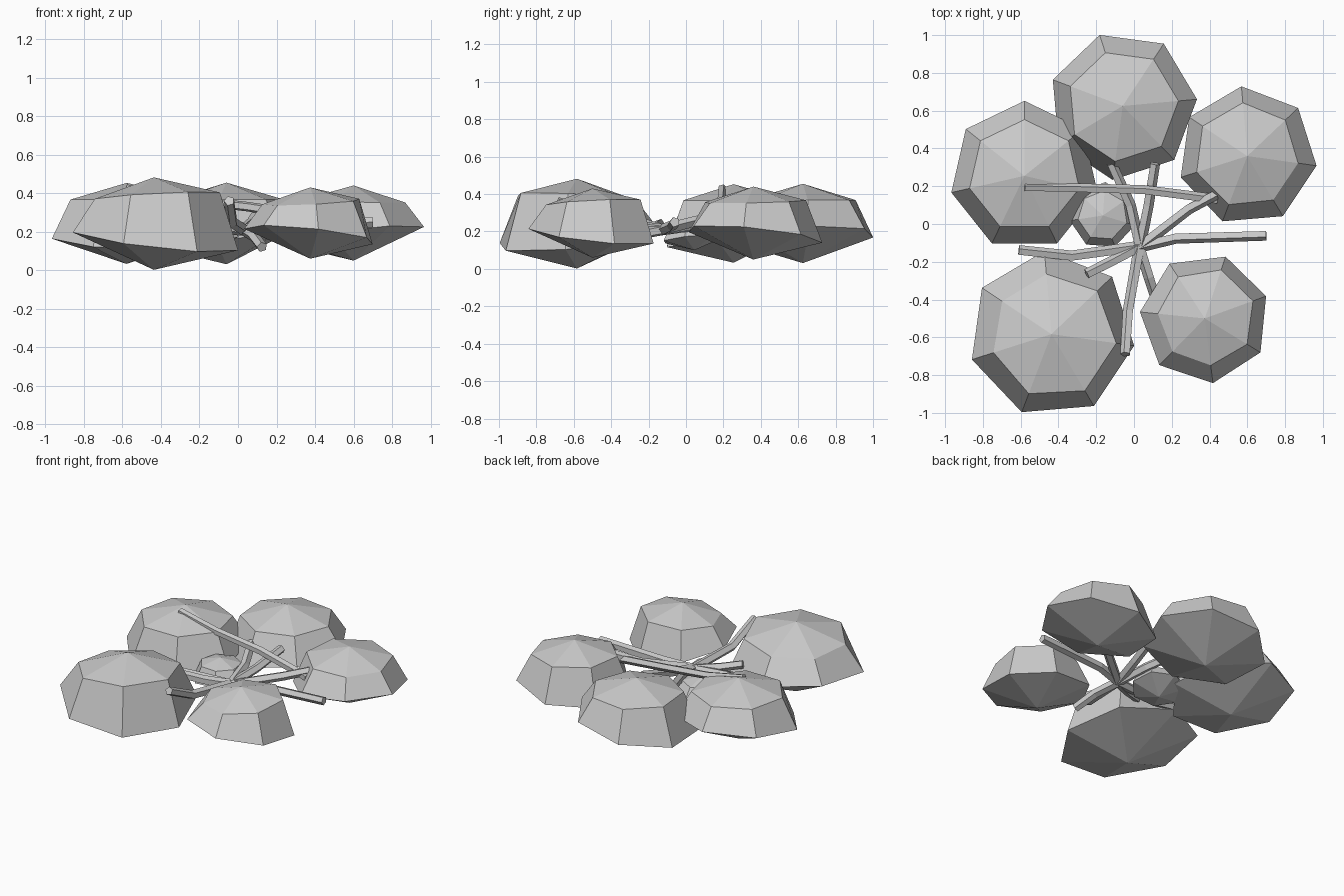
import bpy, bmesh, math
from mathutils import Vector

if "Cube" in bpy.data.objects:
    bpy.data.objects.remove(bpy.data.objects["Cube"])


def make_object(name, bm):
    bmesh.ops.recalc_face_normals(bm, faces=bm.faces)
    me = bpy.data.meshes.new(name)
    bm.to_mesh(me)
    bm.free()
    ob = bpy.data.objects.new(name, me)
    bpy.context.collection.objects.link(ob)


def leaf_clump(name, x, y, z, r, h, phase, tilt, rise=0.1):
    """Seven-sided dome: bottom point, wide ring, upper ring, top point.
    The wide ring dips towards the tilt angle."""
    bm = bmesh.new()
    low, high = [], []
    for i in range(7):
        a = math.radians(phase) + i * math.tau / 7
        c = math.cos(a - math.radians(tilt))
        low.append(bm.verts.new((x + r * math.cos(a), y + r * math.sin(a),
                                 z - h * (0.34 + 0.28 * c))))
        q = r * (0.75 + 0.4 * rise * c)
        high.append(bm.verts.new((x + q * math.cos(a), y + q * math.sin(a),
                                  z + h * (0.59 + rise * c))))
    top = bm.verts.new((x, y, z + h))
    bottom = bm.verts.new((x, y, z - h))
    for i in range(7):
        j = (i + 1) % 7
        bm.faces.new((low[i], low[j], high[j], high[i]))
        bm.faces.new((high[i], high[j], top))
        bm.faces.new((low[j], low[i], bottom))
    make_object(name, bm)


def branch(name, points, r0=0.031, r1=0.028, sides=5):
    """Bent five-sided stick swept along a few points."""
    pts = [Vector(p) for p in points]
    bm = bmesh.new()
    rings = []
    for k, p in enumerate(pts):
        d = (pts[min(k + 1, len(pts) - 1)] - pts[max(k - 1, 0)]).normalized()
        u = d.cross(Vector((0, 0, 1))).normalized()
        v = u.cross(d)
        r = r0 + (r1 - r0) * k / (len(pts) - 1)
        rings.append([bm.verts.new(p + r * (math.cos(t) * u + math.sin(t) * v))
                      for t in (math.tau * s / sides for s in range(sides))])
    for a, b in zip(rings, rings[1:]):
        for i in range(sides):
            j = (i + 1) % sides
            bm.faces.new((a[i], a[j], b[j], b[i]))
    bm.faces.new(rings[0])
    bm.faces.new(rings[-1])
    make_object(name, bm)


# foliage clumps: x, y, z centre, radius, half height, phase, tilt, rise
clumps = {
    "front_left": (-0.437, -0.583, 0.242, 0.442, 0.24, -8, -40),
    "left": (-0.58, 0.255, 0.243, 0.397, 0.21, 90, 275, 0.0),
    "back": (-0.06, 0.625, 0.243, 0.395, 0.212, 108, 195, 0.0),
    "right": (0.60, 0.36, 0.245, 0.37, 0.195, -8, 140, 0.05),
    "front_right": (0.375, -0.50, 0.245, 0.345, 0.185, 20, 45),
    "small_inner": (-0.165, 0.045, 0.19, 0.177, 0.09, -17, 220, 0.0),
}
for n, p in clumps.items():
    leaf_clump("leaf_clump_" + n, *p)

# branches fanning out of a common hub
hub = (0.03, -0.12, 0.21)
tips = {
    "left": [(-0.33, -0.17, 0.22), (-0.61, -0.14, 0.24)],
    "right": [(0.22, -0.075, 0.23), (0.70, -0.06, 0.25)],
    "back_right": [(0.29, 0.08, 0.26), (0.45, 0.165, 0.31)],
    "front": [(-0.03, -0.46, 0.25), (-0.045, -0.69, 0.36)],
    "front_left": [(-0.12, -0.20, 0.23), (-0.25, -0.265, 0.26)],
    "front_right": [(0.08, -0.28, 0.18), (0.125, -0.42, 0.12)],
    "back_left": [(-0.02, 0.10, 0.24), (-0.12, 0.32, 0.29)],
    "back": [(0.075, 0.10, 0.25), (0.11, 0.32, 0.31)],
}
for n, p in tips.items():
    branch("branch_" + n, [hub] + p)
# long cross branch passing behind the hub
branch("branch_cross", [(0.44, 0.13, 0.27), (0.05, 0.18, 0.33),
                        (-0.30, 0.19, 0.37), (-0.58, 0.195, 0.43)], 0.027, 0.024)
